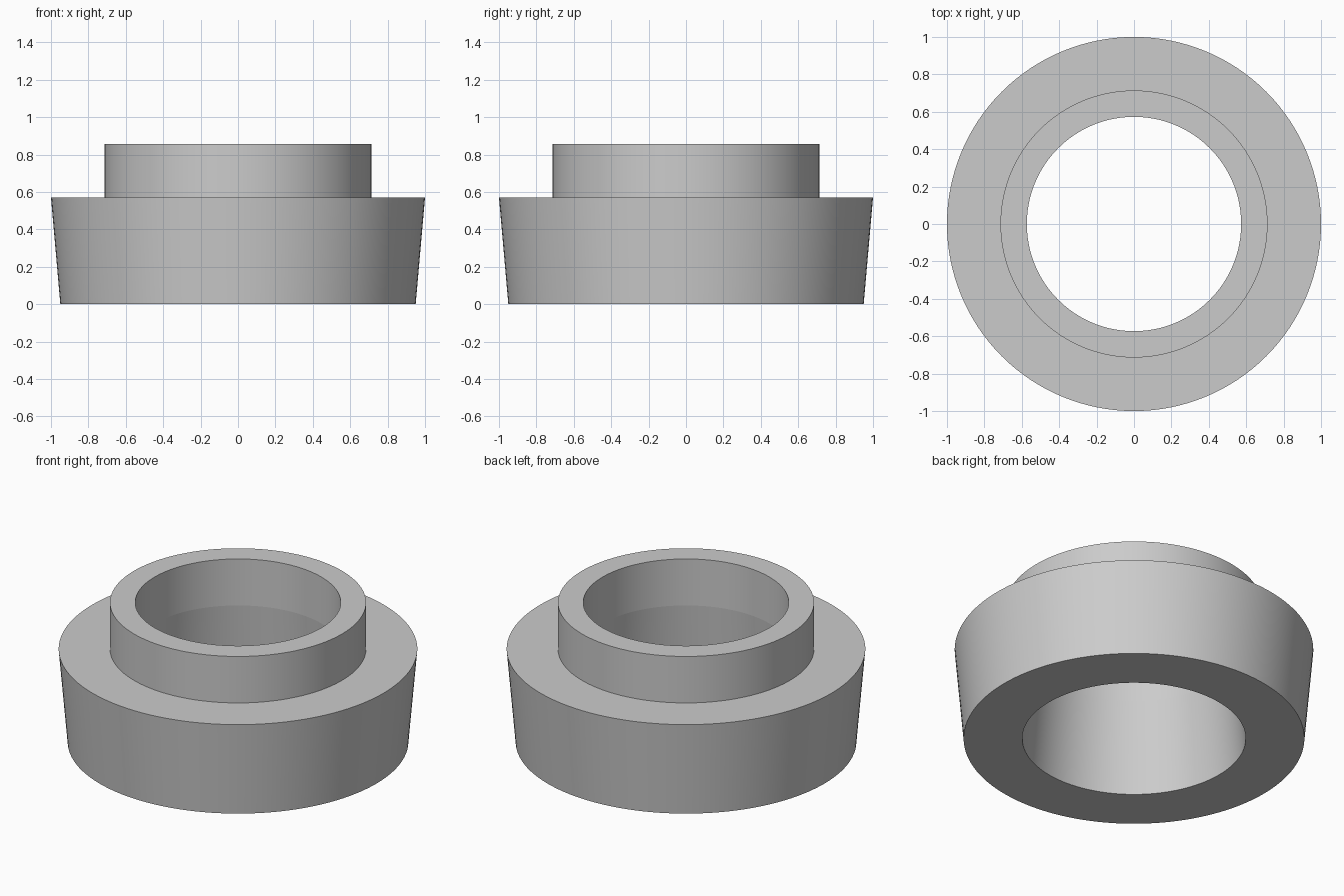
import bpy
import bmesh
import math

cube = bpy.data.objects.get("Cube")
if cube:
    bpy.data.objects.remove(cube, do_unlink=True)

SEGMENTS = 128

grey = bpy.data.materials.new("plain grey")
grey.use_nodes = True
colour = (0.6, 0.6, 0.6, 1)
grey.diffuse_color = colour
grey.node_tree.nodes["Principled BSDF"].inputs["Base Color"].default_value = colour


def lathe(name, profile):
    """Spin a closed (radius, height) profile around the z axis."""
    bm = bmesh.new()
    rings = []
    for i in range(SEGMENTS):
        a = 2 * math.pi * i / SEGMENTS
        rings.append([bm.verts.new((r * math.cos(a), r * math.sin(a), z))
                      for r, z in profile])
    for i, ring in enumerate(rings):
        following = rings[(i + 1) % SEGMENTS]
        for j in range(len(profile)):
            k = (j + 1) % len(profile)
            bm.faces.new((ring[j], following[j], following[k], ring[k]))
    bmesh.ops.recalc_face_normals(bm, faces=bm.faces)
    mesh = bpy.data.meshes.new(name)
    bm.to_mesh(mesh)
    bm.free()
    mesh.materials.append(grey)
    obj = bpy.data.objects.new(name, mesh)
    bpy.context.collection.objects.link(obj)
    bpy.ops.object.select_all(action="DESELECT")
    obj.select_set(True)
    bpy.context.view_layer.objects.active = obj
    # Low limit keeps the crease where the straight bore meets the flared one
    bpy.ops.object.shade_smooth_by_angle(angle=math.radians(4))
    return obj


# Tapered base and raised collar, with a bore that flares towards the bottom
lathe("flanged_ring", [
    (0.95, 0), (1, 0.571), (0.714, 0.571), (0.714, 0.857),
    (0.573, 0.857), (0.573, 0.571), (0.623, 0),
])
